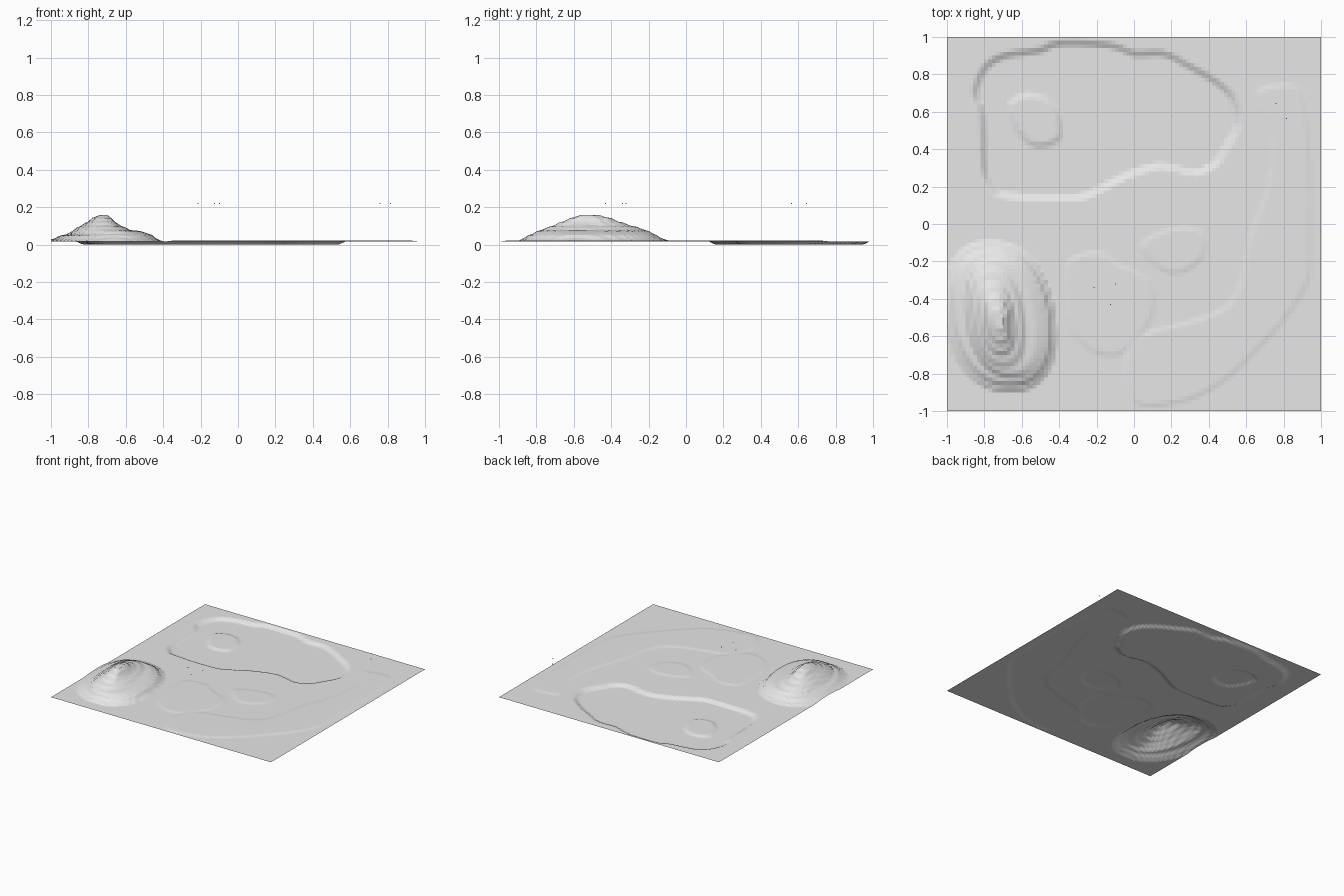
import bpy, bmesh, math
from mathutils import Vector

if "Cube" in bpy.data.objects:
    bpy.data.objects.remove(bpy.data.objects["Cube"])

BASE, RAISED, LAKE, ISLE = 0.018, 0.022, 0.0, 0.010
N = 100  # terrain cells per side

gray = bpy.data.materials.new("light gray")
gray.diffuse_color = (0.8, 0.8, 0.8, 1)
gray.use_nodes = True
gray.node_tree.nodes["Principled BSDF"].inputs["Base Color"].default_value = gray.diffuse_color

# Outlines of the landscape features, seen from above
lake = [(-.85, .69), (-.80, .83), (-.69, .90), (-.51, .925), (-.40, .965), (-.13, .955),
        (0, .91), (.16, .91), (.30, .84), (.43, .765), (.53, .67), (.555, .53), (.485, .40),
        (.43, .32), (.32, .275), (.14, .31), (-.05, .255), (-.185, .185), (-.32, .14),
        (-.67, .15), (-.75, .185), (-.80, .29), (-.81, .59)]
island = [(-.66, .64), (-.56, .69), (-.45, .65), (-.40, .55), (-.41, .45), (-.53, .42), (-.62, .50)]
crescent = [(.67, .71), (.78, .74), (.88, .71), (.93, .45), (.94, -.19), (.89, -.38), (.73, -.59),
            (.51, -.81), (.32, -.925), (.11, -.97), (0, -.94), (-.05, -.79), (-.02, -.65),
            (.08, -.58), (.24, -.54), (.47, -.46), (.57, -.32), (.62, -.08), (.72, .21),
            (.74, .45), (.68, .64)]
plateau = [(-.36, -.24), (-.32, -.18), (-.18, -.155), (-.09, -.215), (.08, -.30), (.10, -.46),
           (.03, -.60), (-.10, -.70), (-.25, -.66), (-.34, -.54), (-.36, -.38)]
mound = [(.04, -.125), (.11, -.06), (.27, -.02), (.37, -.06), (.37, -.16), (.30, -.235),
         (.20, -.26), (.11, -.215)]

# Hill contours: height, left, right, front, back
hill = [(.018, -1.01, -.42, -.90, -.09), (.04, -.965, -.45, -.86, -.14),
        (.06, -.90, -.48, -.82, -.175), (.08, -.87, -.58, -.775, -.22),
        (.10, -.84, -.63, -.715, -.285), (.12, -.805, -.66, -.67, -.35),
        (.14, -.78, -.675, -.62, -.40), (.158, -.75, -.70, -.57, -.46)]


def smooth_loop(pts, steps=3):
    """Closed Catmull-Rom curve through the points."""
    out, n = [], len(pts)
    for i in range(n):
        a, b, c, d = (Vector(pts[(i + k) % n]) for k in (-1, 0, 1, 2))
        for s in range(steps):
            t = s / steps
            out.append(0.5 * (2 * b + (c - a) * t + (2 * a - 5 * b + 4 * c - d) * t * t
                              + (3 * b - a - 3 * c + d) * t ** 3))
    return [(p.x, p.y) for p in out]


def make_feature(pts, width):
    """Return a function: 0 outside the outline, 1 inside, with a sloped rim."""
    loop = smooth_loop(pts)
    edges = list(zip(loop, loop[1:] + loop[:1]))
    x0, x1 = min(p[0] for p in loop) - width, max(p[0] for p in loop) + width
    y0, y1 = min(p[1] for p in loop) - width, max(p[1] for p in loop) + width

    def weight(x, y):
        if not (x0 < x < x1 and y0 < y < y1):
            return 0.0
        best, inside = 9.0, False
        for (ax, ay), (bx, by) in edges:
            dx, dy = bx - ax, by - ay
            t = ((x - ax) * dx + (y - ay) * dy) / (dx * dx + dy * dy + 1e-12)
            t = min(1, max(0, t))
            best = min(best, (x - ax - t * dx) ** 2 + (y - ay - t * dy) ** 2)
            if (ay > y) != (by > y) and x < ax + (y - ay) * dx / dy:
                inside = not inside
        d = math.sqrt(best) * (1 if inside else -1)
        return min(1, max(0, 0.5 + d / width))
    return weight


def in_contour(x, y, z):
    """Is the point inside the hill contour at height z?"""
    for a, b in zip(hill, hill[1:]):
        if z <= b[0]:
            t = (z - a[0]) / (b[0] - a[0])
            l, r, f, k = (p + (q - p) * t for p, q in zip(a[1:], b[1:]))
            u = (x + 0.12 * (y + 0.5) - (l + r) / 2) / ((r - l) / 2)
            v = (y - (f + k) / 2) / ((k - f) / 2)
            return abs(u) ** 2.3 + abs(v) ** 2.3 < 1
    return False


def hill_height(x, y):
    lo, hi = BASE, hill[-1][0]
    if not in_contour(x, y, lo):
        return 0.0
    for _ in range(14):
        mid = (lo + hi) / 2
        lo, hi = (mid, hi) if in_contour(x, y, mid) else (lo, mid)
    return lo + 0.0025 * math.sin((lo - BASE) * 2 * math.pi / 0.023)  # soft terraces


w_lake, w_isle = make_feature(lake, 0.035), make_feature(island, 0.03)
raised = [make_feature(p, 0.025) for p in (crescent, plateau, mound)]


def height(x, y):
    z = BASE + (LAKE - BASE) * w_lake(x, y)
    z += (ISLE - LAKE) * w_isle(x, y)
    z += (RAISED - BASE) * max(w(x, y) for w in raised)
    return max(z, hill_height(x, y))


def add_object(name, bm):
    mesh = bpy.data.meshes.new(name)
    bm.to_mesh(mesh)
    bm.free()
    mesh.materials.append(gray)
    obj = bpy.data.objects.new(name, mesh)
    bpy.context.collection.objects.link(obj)
    return obj


# Terrain sheet
bm = bmesh.new()
bmesh.ops.create_grid(bm, x_segments=N, y_segments=N, size=1)
for v in bm.verts:
    v.co.z = height(v.co.x, v.co.y)
add_object("terrain", bm)

# Tiny floating specks
for i, (x, y) in enumerate([(-.215, -.34), (-.125, -.43), (-.10, -.32), (.76, .645), (.815, .565)]):
    bm = bmesh.new()
    bmesh.ops.create_cube(bm, size=0.005)
    bmesh.ops.translate(bm, verts=bm.verts, vec=(x, y, 0.22))
    add_object(f"speck_{i + 1}", bm)
